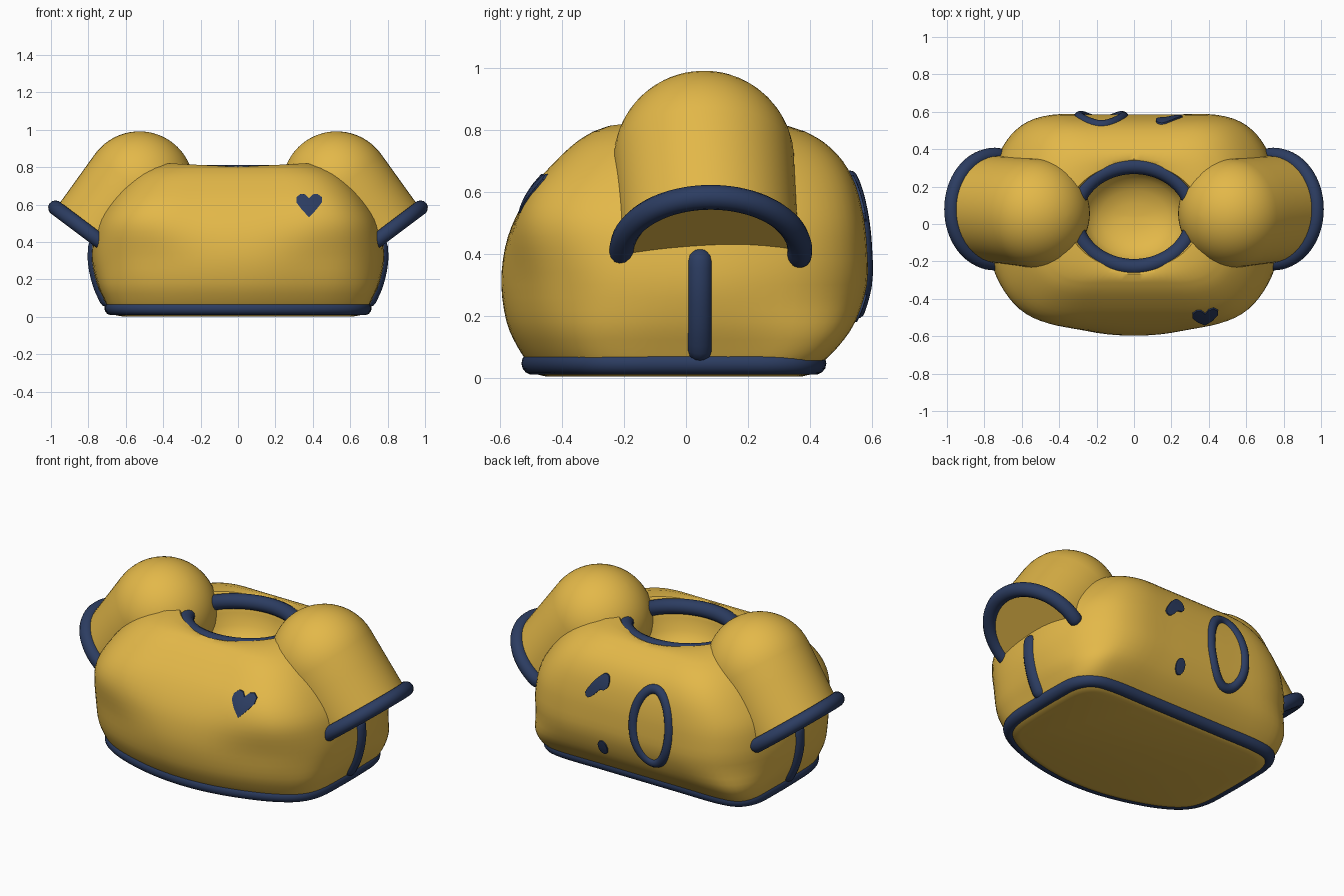
import bpy, bmesh, math
from mathutils import Vector
from mathutils.bvhtree import BVHTree

if "Cube" in bpy.data.objects:
    bpy.data.objects.remove(bpy.data.objects["Cube"])


def material(name, rgb):
    m = bpy.data.materials.new(name)
    m.diffuse_color = (*rgb, 1)
    m.use_nodes = True
    m.node_tree.nodes["Principled BSDF"].inputs["Base Color"].default_value = m.diffuse_color
    return m


OCHRE = material("ochre knit", (0.77, 0.48, 0.066))
NAVY = material("navy trim", (0.025, 0.046, 0.12))


def spline(pts, steps, closed):
    """Catmull-Rom samples through points."""
    pts = [Vector(p) for p in pts]
    n, out = len(pts), []
    for i in range(n if closed else n - 1):
        if closed:
            a, b, c, d = (pts[(i + k) % n] for k in (-1, 0, 1, 2))
        else:
            a, b, c, d = (pts[min(max(i + k, 0), n - 1)] for k in (-1, 0, 1, 2))
        for s in range(steps):
            t = s / steps
            out.append(0.5 * (2 * b + (c - a) * t + (2 * a - 5 * b + 4 * c - d) * t * t
                              + (3 * b - a - 3 * c + d) * t ** 3))
    return out if closed else out + [pts[-1]]


def loft(name, rings, mat, caps=True, closed=False):
    """Skin a list of equal-length closed rings."""
    bm = bmesh.new()
    loops = [[bm.verts.new(p) for p in r] for r in rings]
    n = len(loops[0])
    pairs = list(zip(loops, loops[1:])) + ([(loops[-1], loops[0])] if closed else [])
    for a, b in pairs:
        for i in range(n):
            j = (i + 1) % n
            bm.faces.new((a[i], a[j], b[j], b[i]))
    if caps and not closed:
        bm.faces.new(loops[0][::-1])
        bm.faces.new(loops[-1])
    bmesh.ops.recalc_face_normals(bm, faces=bm.faces)
    me = bpy.data.meshes.new(name)
    bm.to_mesh(me)
    bm.free()
    ob = bpy.data.objects.new(name, me)
    bpy.context.collection.objects.link(ob)
    me.materials.append(mat)
    bpy.ops.object.select_all(action='DESELECT')
    ob.select_set(True)
    bpy.context.view_layer.objects.active = ob
    bpy.ops.object.shade_smooth_by_angle(angle=math.radians(40))
    return ob


def circle(c, u, v, r, n):
    return [c + (u * math.cos(2 * math.pi * k / n) + v * math.sin(2 * math.pi * k / n)) * r
            for k in range(n)]


def tube(name, path, r, ref, closed=True, mat=NAVY):
    """Round cord along a path; ref is a direction never parallel to it."""
    path, ref, n, rings = [Vector(p) for p in path], Vector(ref), len(path), []
    for i, p in enumerate(path):
        a = path[i - 1] if closed or i else p
        b = path[(i + 1) % n] if closed or i < n - 1 else p
        t = (b - a).normalized()
        u = t.cross(ref).normalized()
        v = t.cross(u)
        if not closed and i == 0:   # rounded start
            rings += [circle(p - t * r * math.cos(q), u, v, r * math.sin(q), 14) for q in (0.2, 0.6, 1.1)]
        rings.append(circle(p, u, v, r, 14))
        if not closed and i == n - 1:   # rounded end
            rings += [circle(p + t * r * math.cos(q), u, v, r * math.sin(q), 14) for q in (1.1, 0.6, 0.2)]
    return loft(name, rings, mat, closed=closed)


def mirrored(half):
    return spline(half + [(-u, v) for u, v in half[-2:0:-1]], 4, True)


def ramp(z, lo, hi):
    t = min(max((z - lo) / (hi - lo), 0), 1)
    return t * t * (3 - 2 * t)


# Plan outlines: bowed front at the waist, boxy hem, straight shoulders
half = [(0, -1), (.25, -.975), (.51, -.885), (.74, -.76), (.89, -.58), (.97, -.36), (1, 0),
        (.985, .35), (.91, .68), (.77, .90), (.57, .995), (.28, 1), (0, 1)]
hem = [(0, -1), (.25, -.975), (.5, -.9), (.74, -.78), (.91, -.62), (.985, -.40), (1, -.05),
       (1, .4), (.985, .74), (.9, .94), (.72, 1), (.4, 1), (0, 1)]
shoulder = [(u, -v) for u, v in half[:5:-1]] + half[7:]
waist_o, hem_o, shoulder_o = mirrored(half), mirrored(hem), mirrored(shoulder)


def level(z, x, front, back):
    out = []
    for w, h, s in zip(waist_o, hem_o, shoulder_o):
        u, v = h.lerp(w, ramp(z, .05, .3)).lerp(s, ramp(z, .28, .62))
        out.append(Vector((u * x, v * (back if v > 0 else front), z)))
    return out


# Body: height, half width, front depth, back depth
profile = [(.01, .66, .48, .40), (.04, .69, .505, .43), (.10, .72, .545, .49), (.18, .755, .58, .545),
           (.30, .78, .597, .583), (.42, .772, .585, .583), (.52, .745, .55, .572), (.62, .683, .49, .547),
           (.70, .617, .42, .505), (.76, .55, .355, .445), (.795, .485, .30, .385)]
rings = [level(0.003, .62, .45, .37)] + [level(*p) for p in spline(profile, 3, False)]


def neck(rx, ry, z, lift=0):
    out = []
    for u, v in waist_o:
        a = math.atan2(v, u)
        out.append(Vector((rx * math.cos(a), .04 + ry * math.sin(a), z + lift * abs(math.cos(a)))))
    return out


# Rounded crest and hollow neck bowl
rings.append([a.lerp(b, .5) for a, b in zip(level(.805, .44, .275, .355), neck(.42, .30, .80, .045))])
rings += [neck(.36, .285, .79, .035), neck(.32, .262, .765)]
rings += [neck(r + .04, r, z) for r, z in ((.255, .71), (.24, .64), (.20, .58), (.14, .54), (.07, .52), (.01, .515))]
body = loft("body", rings, OCHRE)
tree = BVHTree.FromPolygons([v.co for v in body.data.vertices], [p.vertices for p in body.data.polygons])


def hit(origin, direction, lift):
    """Point on the body surface, lifted against the ray."""
    d = Vector(direction)
    return tree.ray_cast(Vector(origin), d)[0] - d * lift


# Hem cord and neck cord
tube("hem_trim", level(.046, .676, .495, .415), .037, (0, 0, 1))
tube("neck_trim", circle(Vector((0, .04, .77)), Vector((.318, 0, 0)), Vector((0, .27, 0)), 1, 64),
     .043, (0, 0, 1))

# Sleeves, cuffs and side seams
for s, side in ((1, "right"), (-1, "left")):
    top, end = Vector((s * .528, .058, .70)), Vector((s * .745, .08, .41))
    d = (end - top).normalized()
    u = d.cross(Vector((0, 1, 0))).normalized()
    v = d.cross(u)
    R = .292
    sleeve = [circle(top - d * R * math.cos(q), u, v, R * math.sin(q), 48)
              for q in [math.pi / 2 * (k + .3) / 14.3 for k in range(15)]]
    sleeve += [circle(top.lerp(end, t), u, v, R - .007 * t, 48) for t in (.33, .66, 1)]
    loft(side + "_sleeve", sleeve, OCHRE)
    out = Vector((s * .8, 0, .6))
    arc = [math.radians(-95 + 190 * k / 36) for k in range(37)]
    tube(side + "_cuff", [end + (out * math.cos(a) + Vector((0, 1, 0)) * math.sin(a)) * .288 for a in arc],
         .04, d, closed=False)
    seam = [hit((s * 2, .045, .095 + .28 * k / 12), (-s, 0, 0), -.02) for k in range(13)]
    tube(side + "_seam", seam, .043, (0, 1, 0), closed=False)


def patch(name, pts, centre, facing, h=.008):
    """Thin plate that follows the body; facing is -1 front, +1 back."""
    c = Vector(centre)
    rings = []
    for f, lift in ((1, -.012), (1, h), (.66, h + .001), (.33, h + .001), (.04, h + .001)):
        q = [c + (Vector(p) - c) * f for p in pts]
        rings.append([hit((p.x, facing * 2, p.y), (0, -facing, 0), lift) for p in q])
    loft(name, rings, NAVY)


# Heart on the front
heart = [(0, .035), (.02, .055), (.045, .058), (.068, .04), (.068, .012), (.04, -.025), (0, -.068)]
heart += [(-x, z) for x, z in heart[-2:0:-1]]
patch("heart_patch", [(.38 + x, .60 + z) for x, z in heart], (.38, .60), -1)

# Oval cord and two small marks on the back
oval = [hit((-.175 + .118 * math.cos(a), 2, .43 + .212 * math.sin(a)), (0, -1, 0), -.01)
        for a in [2 * math.pi * k / 56 for k in range(56)]]
tube("oval_trim", oval, .028, (0, 1, 0))
dot = [(.15 + .03 * math.cos(k * math.pi / 8), .225 + .045 * math.sin(k * math.pi / 8)) for k in range(16)]
patch("lower_mark", dot, (.15, .225), 1)
stroke = [(.118, .595), (.122, .64), (.15, .655), (.185, .632), (.225, .585), (.258, .53),
          (.238, .505), (.205, .525), (.17, .562), (.14, .568)]
patch("upper_mark", [tuple(p) for p in spline(stroke, 2, True)], (.18, .587), 1, .009)
